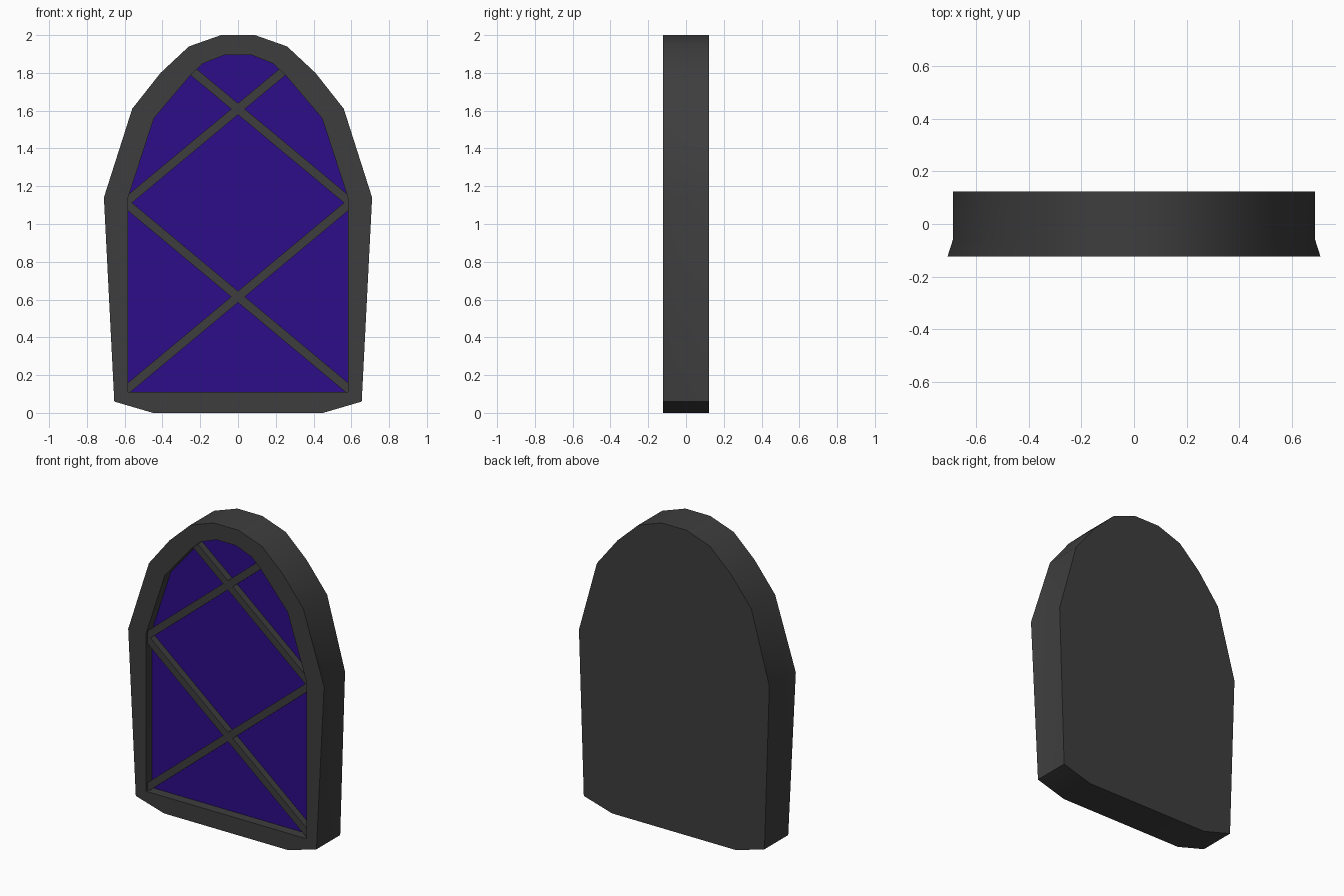
import bpy, bmesh, math
from mathutils import Matrix

if "Cube" in bpy.data.objects:
    bpy.data.objects.remove(bpy.data.objects["Cube"])

FRONT, GLASS_Y, BACK = -0.123, -0.06, 0.123


def material(name, rgb):
    m = bpy.data.materials.new(name)
    m.diffuse_color = (*rgb, 1)
    m.use_nodes = True
    m.node_tree.nodes["Principled BSDF"].inputs["Base Color"].default_value = m.diffuse_color
    return m


stone = material("dark grey stone", (0.048, 0.048, 0.048))
violet = material("violet glass", (0.026, 0.004, 0.25))


def finish(name, bm, mat):
    bmesh.ops.recalc_face_normals(bm, faces=bm.faces)
    me = bpy.data.meshes.new(name)
    bm.to_mesh(me)
    bm.free()
    me.materials.append(mat)
    ob = bpy.data.objects.new(name, me)
    bpy.context.collection.objects.link(ob)
    return ob


def ring(bm, half, y):
    pts = half + [(-x, z) for x, z in reversed(half)]
    return [bm.verts.new((x, y, z)) for x, z in pts]


def bridge(bm, a, b):
    n = len(a)
    for i in range(n):
        j = (i + 1) % n
        bm.faces.new((a[i], a[j], b[j], b[i]))


# Right halves of the outlines, top to bottom
outer = [(0.09, 2.0), (0.26, 1.94), (0.41, 1.80), (0.56, 1.61), (0.71, 1.14), (0.655, 0.06), (0.45, 0)]
rear = [(min(x, 0.69), z) for x, z in outer]
inner = [(0.07, 1.895), (0.185, 1.85), (0.25, 1.79), (0.445, 1.56), (0.582, 1.14), (0.582, 0.11), (0.45, 0.11)]

# Arched frame: recess wall, front rim, flared outer edge, closed back
bm = bmesh.new()
rings = [ring(bm, inner, GLASS_Y), ring(bm, inner, FRONT), ring(bm, outer, FRONT),
         ring(bm, rear, GLASS_Y), ring(bm, rear, BACK)]
for a, b in zip(rings, rings[1:]):
    bridge(bm, a, b)
bm.faces.new(rings[-1])
frame = finish("window_frame", bm, stone)
bpy.context.view_layer.objects.active = frame
frame.select_set(True)
bpy.ops.object.shade_smooth_by_angle(angle=math.radians(30))

# Glass pane in the recess
bm = bmesh.new()
f = bm.faces.new(ring(bm, inner, GLASS_Y))
f.normal_update()
pane = finish("glass_pane", bm, violet)
if pane.data.polygons[0].normal.y > 0:
    pane.data.flip_normals()


# Crossed lattice bars, mirrored left and right
def bar(name, x0, z0, x1, z1):
    bm = bmesh.new()
    length = math.hypot(x1 - x0, z1 - z0)
    m = (Matrix.Translation(((x0 + x1) / 2, -0.08, (z0 + z1) / 2))
         @ Matrix.Rotation(-math.atan2(z1 - z0, x1 - x0), 4, 'Y')
         @ Matrix.Diagonal((length, 0.05, 0.046, 1)))
    bmesh.ops.create_cube(bm, size=1, matrix=m)
    finish(name, bm, stone)


for side, s in (("left", 1), ("right", -1)):
    bar("lower_bar_" + side, -0.6 * s, 0.115, 0.6 * s, 1.115)
    bar("upper_bar_" + side, -0.6 * s, 1.11, 0.29 * s, 1.85)
